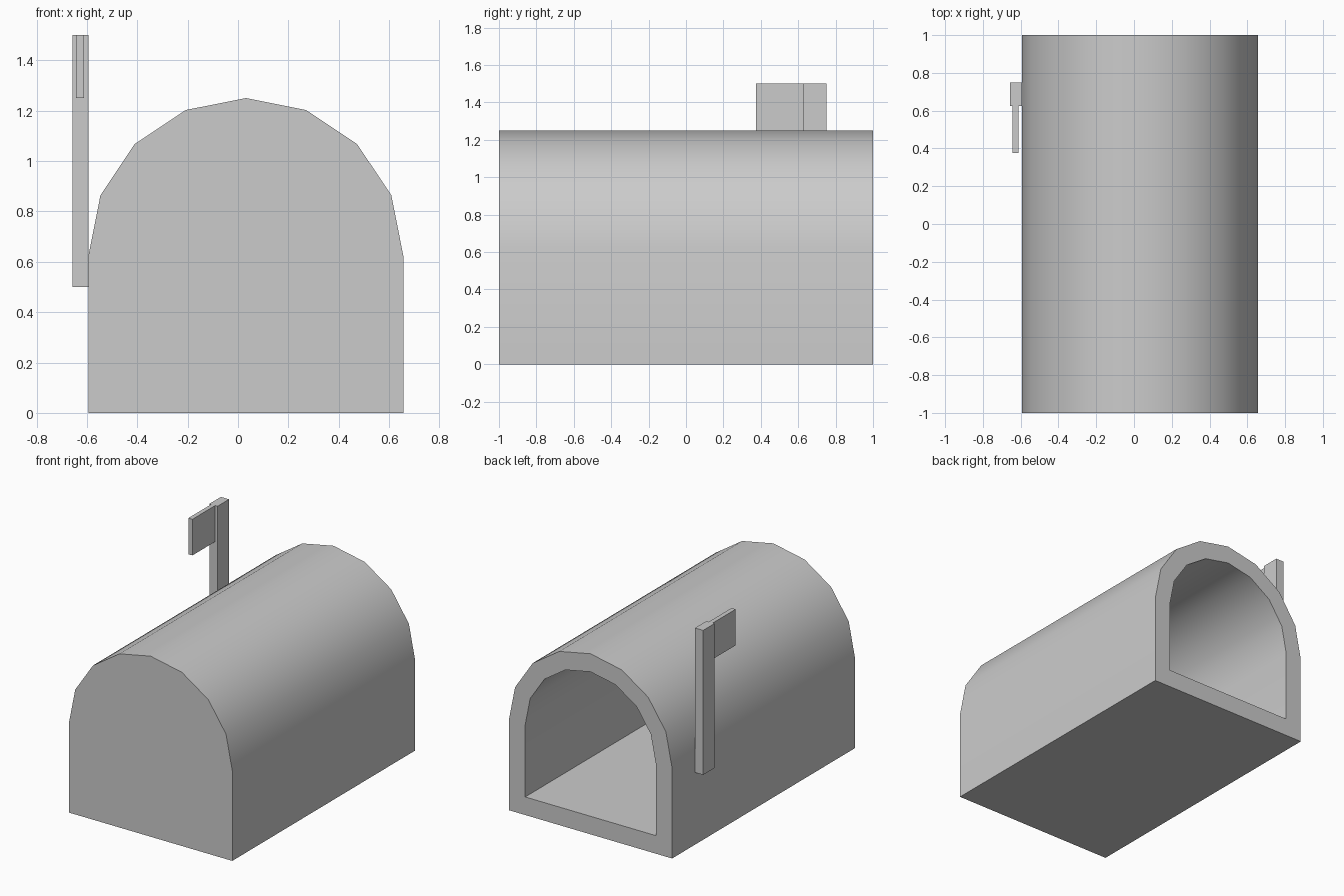
import bpy, bmesh, math

if "Cube" in bpy.data.objects:
    bpy.data.objects.remove(bpy.data.objects["Cube"])

CX = 0.03125  # body is offset so the box plus flag is centred


def profile(r, bottom):
    """Straight-sided arch with eight segments, as (x, z) points."""
    pts = [(CX - r, bottom), (CX + r, bottom)]
    for i in range(9):
        a = math.pi * i / 8
        pts.append((CX + r * math.cos(a), 0.625 + r * math.sin(a)))
    return pts


def add_object(name, bm):
    bmesh.ops.recalc_face_normals(bm, faces=bm.faces)
    mesh = bpy.data.meshes.new(name)
    bm.to_mesh(mesh)
    bm.free()
    obj = bpy.data.objects.new(name, mesh)
    bpy.context.collection.objects.link(obj)
    return obj


def add_box(name, lo, hi):
    bm = bmesh.new()
    bmesh.ops.create_cube(bm, size=1)
    for v in bm.verts:
        v.co = [(l + h) / 2 + c * (h - l) for l, h, c in zip(lo, hi, v.co)]
    return add_object(name, bm)


# Mailbox shell: outer skin, open back rim, inner cavity
bm = bmesh.new()
outer, inner = profile(0.625, 0.0), profile(0.5, 0.125)
rings = [[bm.verts.new((x, y, z)) for x, z in pts]
         for pts, y in ((outer, -1), (outer, 1), (inner, 1), (inner, -0.875))]
for a, b in zip(rings, rings[1:]):
    for i in range(len(a)):
        j = (i + 1) % len(a)
        bm.faces.new((a[i], a[j], b[j], b[i]))
bm.faces.new(rings[0])
bm.faces.new(rings[-1])
body = add_object("mailbox_body", bm)
bpy.ops.object.select_all(action='DESELECT')
body.select_set(True)
bpy.context.view_layer.objects.active = body
bpy.ops.object.shade_smooth_by_angle(angle=math.radians(30))

# Signal flag on the left side
add_box("flag_post", (-0.65625, 0.625, 0.5), (-0.59375, 0.75, 1.5))
add_box("flag_panel", (-0.643, 0.375, 1.25), (-0.612, 0.625, 1.5))
